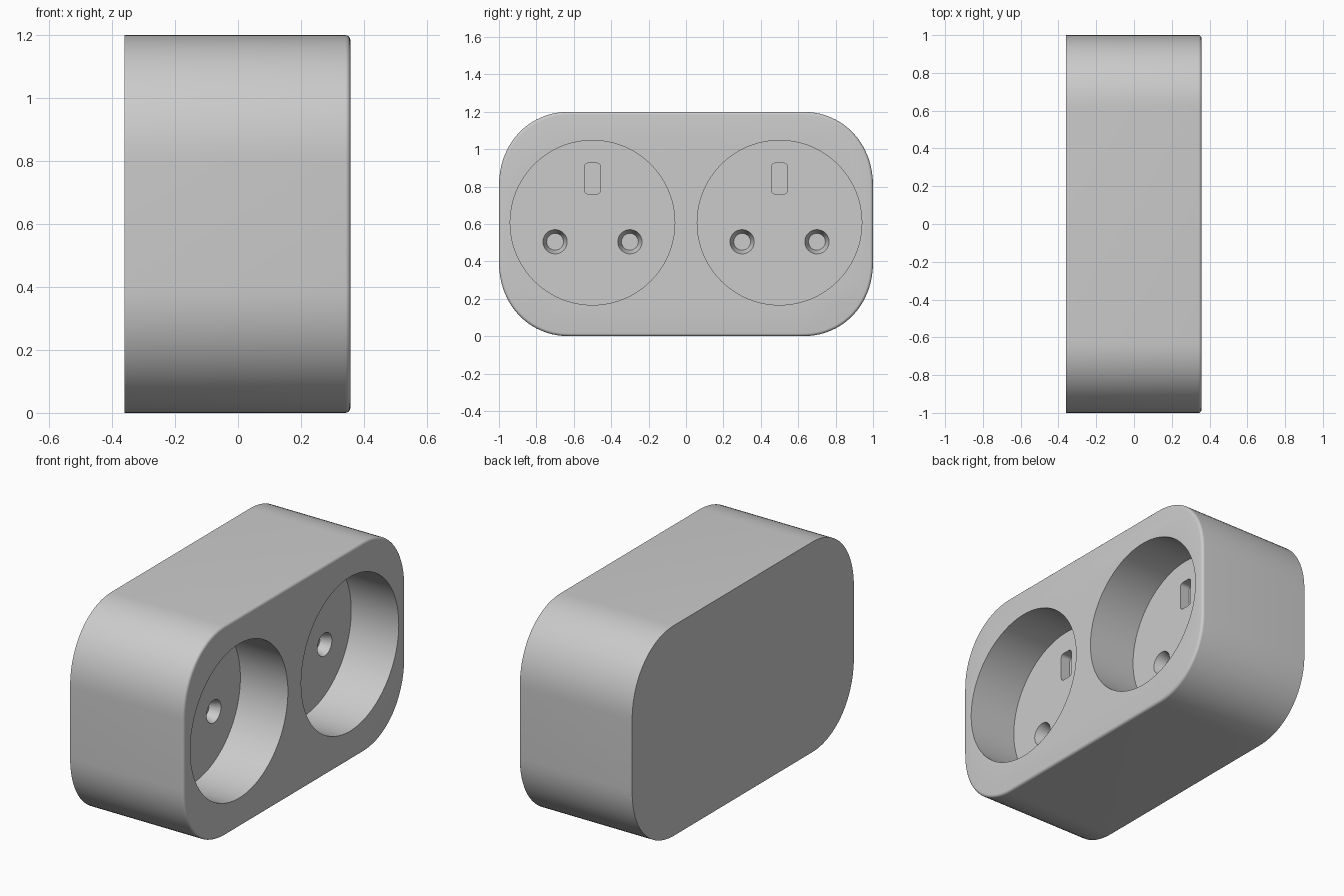
import bpy, bmesh, math

if "Cube" in bpy.data.objects:
    bpy.data.objects.remove(bpy.data.objects["Cube"])


def outline(cy, cz, w, h, ry, rz, steps, inset=0.0, power=2.0):
    """Rounded rectangle in the YZ plane, corners sized ry by rz."""
    pts = []
    for sy, sz, start in ((1, 1, 0), (-1, 1, 90), (-1, -1, 180), (1, -1, 270)):
        for i in range(steps + 1):
            a = math.radians(start + 90 * i / steps)
            c, s = math.cos(a), math.sin(a)
            y = sy * (w / 2 - ry) + (ry - inset) * math.copysign(abs(c) ** (2 / power), c)
            z = sz * (h / 2 - rz) + (rz - inset) * math.copysign(abs(s) ** (2 / power), s)
            pts.append((cy + y, cz + z))
    return pts


def circle(cy, cz, r, n):
    return [(cy + r * math.cos(2 * math.pi * i / n), cz + r * math.sin(2 * math.pi * i / n))
            for i in range(n)]


def loft(name, sections):
    """Closed solid through outlines placed along X."""
    bm = bmesh.new()
    rings = [[bm.verts.new((x, y, z)) for y, z in pts] for x, pts in sections]
    n = len(rings[0])
    for a, b in zip(rings, rings[1:]):
        for i in range(n):
            bm.faces.new((a[i], a[(i + 1) % n], b[(i + 1) % n], b[i]))
    bm.faces.new(rings[0])
    bm.faces.new(rings[-1])
    bmesh.ops.recalc_face_normals(bm, faces=bm.faces)
    mesh = bpy.data.meshes.new(name)
    bm.to_mesh(mesh)
    bm.free()
    ob = bpy.data.objects.new(name, mesh)
    bpy.context.collection.objects.link(ob)
    return ob


def cut(target, cutter):
    cutter.hide_render = True
    mod = target.modifiers.new("cut", 'BOOLEAN')
    mod.operation = 'DIFFERENCE'
    mod.solver = 'EXACT'
    mod.object = cutter
    bpy.context.view_layer.objects.active = target
    bpy.ops.object.modifier_apply(modifier=mod.name)
    bpy.data.objects.remove(cutter, do_unlink=True)


BACK, FRONT, FLOOR = -0.36, 0.357, 0.057
EDGE = 0.016

# Housing: softly rounded block with a small fillet on the socket side
sections = [(BACK, outline(0, 0.6, 2, 1.2, 0.38, 0.40, 20, power=2.1))]
for i in range(6):
    a = math.radians(18 * i)
    sections.append((FRONT - EDGE + EDGE * math.sin(a),
                     outline(0, 0.6, 2, 1.2, 0.38, 0.40, 20, EDGE * (1 - math.cos(a)), 2.1)))
housing = loft("socket_housing", sections)

for cy in (-0.5, 0.5):
    # Round plug recess
    rim = circle(cy, 0.607, 0.44, 96)
    cut(housing, loft("recess_cutter", [(FLOOR, rim), (FRONT + 0.1, rim)]))
    # Tapered pin holes
    for dy in (-0.2, 0.2):
        cut(housing, loft("pin_cutter", [
            (FLOOR - 0.06, circle(cy + dy, 0.505, 0.045, 32)),
            (FLOOR, circle(cy + dy, 0.505, 0.065, 32)),
            (FLOOR + 0.06, circle(cy + dy, 0.505, 0.085, 32))]))
    # Rounded earth slot
    slot = outline(cy, 0.843, 0.085, 0.165, 0.02, 0.02, 5)
    cut(housing, loft("slot_cutter", [(FLOOR - 0.06, slot), (FLOOR + 0.06, slot)]))

# Smooth walls with crisp recess edges
bpy.ops.object.select_all(action='DESELECT')
housing.select_set(True)
bpy.context.view_layer.objects.active = housing
bpy.ops.object.shade_smooth_by_angle(angle=math.radians(30))
